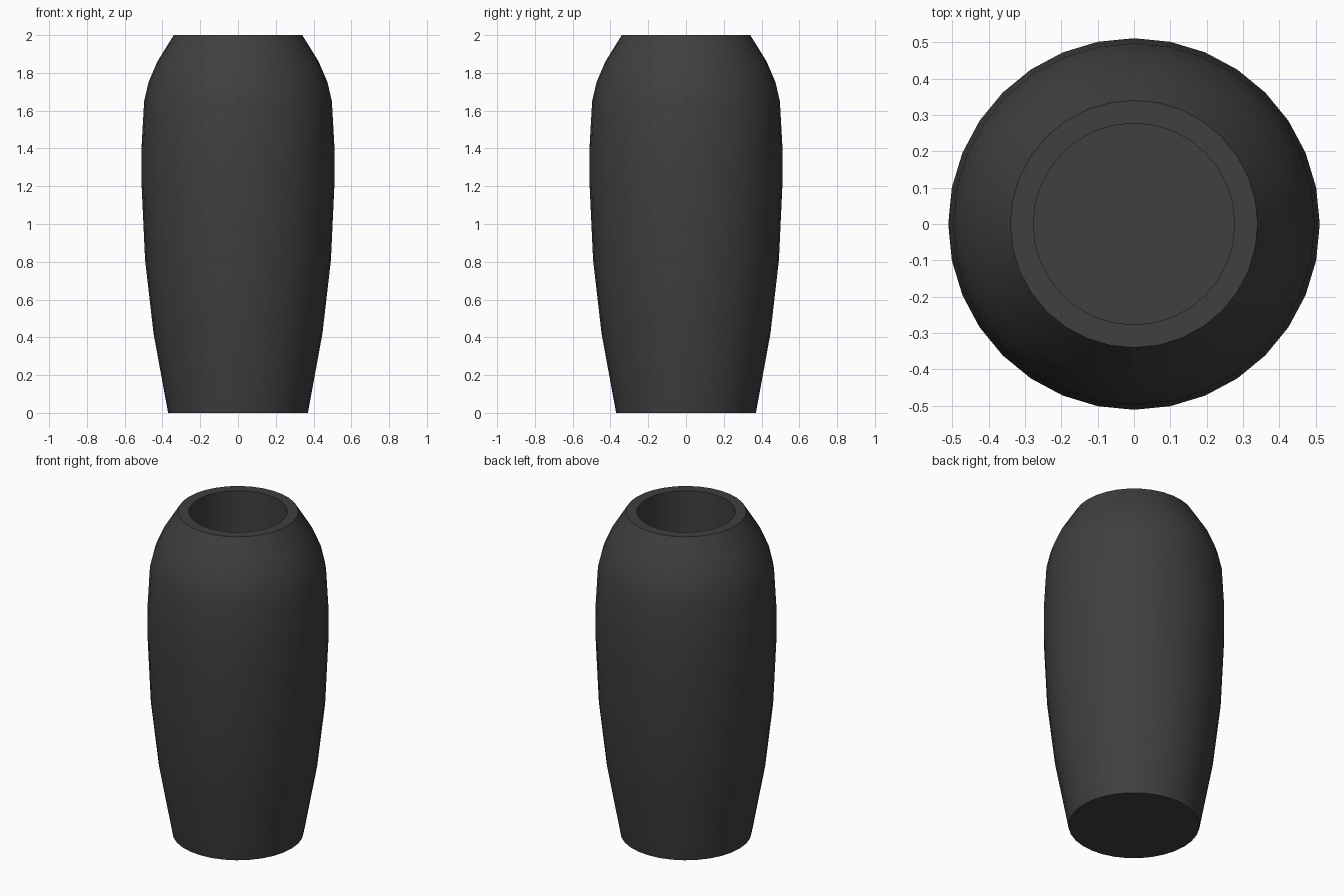
import bpy, bmesh, math

cube = bpy.data.objects.get("Cube")
if cube:
    bpy.data.objects.remove(cube, do_unlink=True)

SIDES = 32

# Dark grey ceramic
mat = bpy.data.materials.new("charcoal")
mat.use_nodes = True
color = (0.05, 0.05, 0.05, 1)
mat.diffuse_color = color
mat.node_tree.nodes["Principled BSDF"].inputs["Base Color"].default_value = color

# Outer wall from foot to lip, then down the straight bore to its floor
profile = [(0.37, 0), (0.447, 0.42), (0.492, 0.81), (0.511, 1.22), (0.511, 1.4),
           (0.497, 1.65), (0.474, 1.75), (0.427, 1.86), (0.34, 2),
           (0.277, 2), (0.277, 0.06)]

bm = bmesh.new()
rings = []
for r, z in profile:
    rings.append([bm.verts.new((r * math.cos(a), r * math.sin(a), z))
                  for a in (2 * math.pi * i / SIDES for i in range(SIDES))])
for low, high in zip(rings, rings[1:]):
    for i in range(SIDES):
        j = (i + 1) % SIDES
        bm.faces.new((low[i], low[j], high[j], high[i]))

# Closed foot and inner floor
bm.faces.new(rings[0][::-1])
bm.faces.new(rings[-1])
bmesh.ops.recalc_face_normals(bm, faces=bm.faces)

mesh = bpy.data.meshes.new("vase")
bm.to_mesh(mesh)
bm.free()
mesh.materials.append(mat)
vase = bpy.data.objects.new("vase", mesh)
bpy.context.collection.objects.link(vase)

# Smooth body with crisp lip and foot
bpy.ops.object.select_all(action='DESELECT')
vase.select_set(True)
bpy.context.view_layer.objects.active = vase
bpy.ops.object.shade_smooth_by_angle(angle=math.radians(35))
